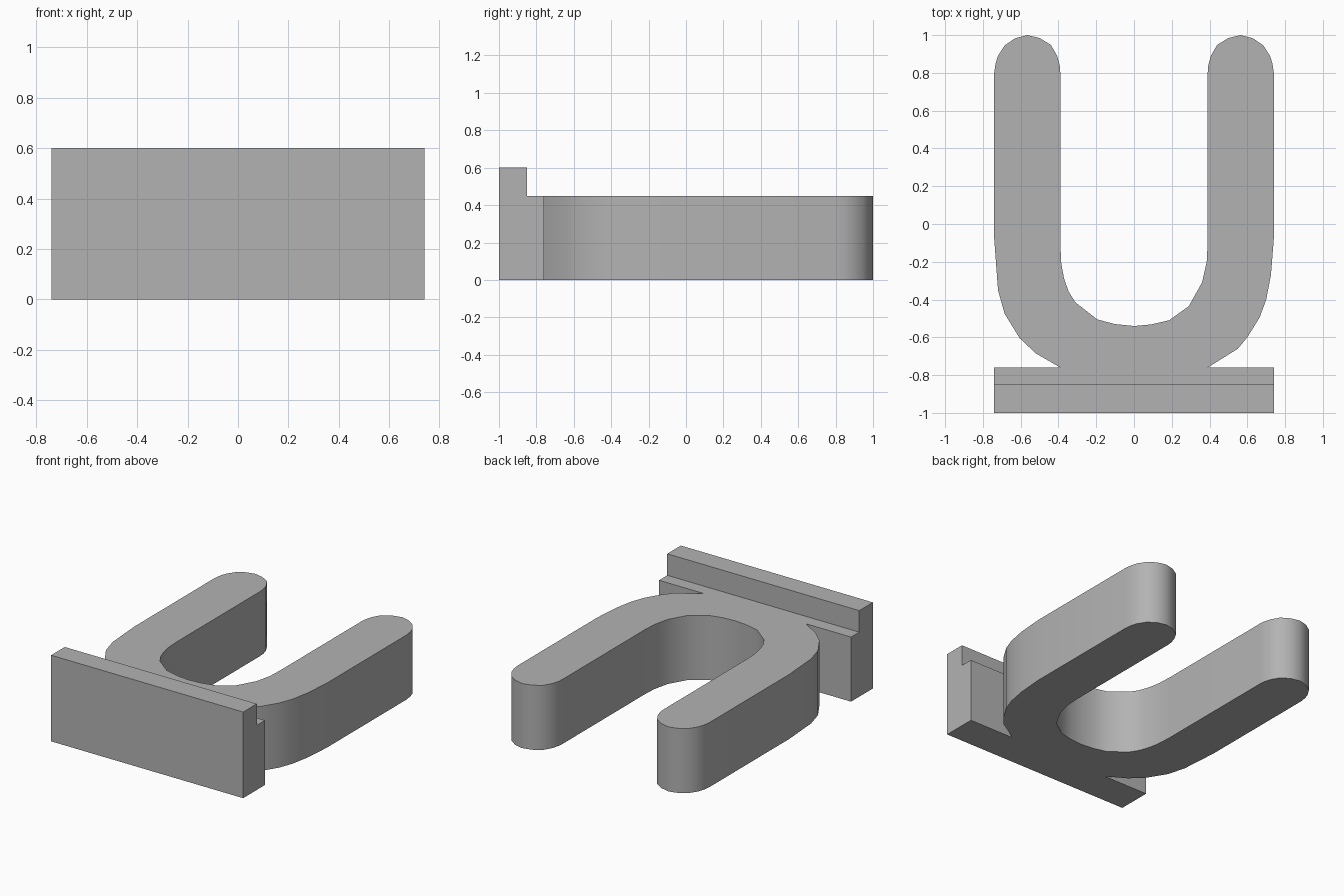
import bpy
import bmesh
from mathutils import Matrix

if "Cube" in bpy.data.objects:
    bpy.data.objects.remove(bpy.data.objects["Cube"])

grey = bpy.data.materials.new("plain grey")
grey.diffuse_color = (0.45, 0.45, 0.45, 1)
grey.use_nodes = True
grey.node_tree.nodes["Principled BSDF"].inputs["Base Color"].default_value = grey.diffuse_color


def extrude_profile(name, points, depth, matrix=Matrix(), open_edge_y=None):
    """Extrude a closed 2D outline along its normal into a capped solid."""
    bm = bmesh.new()
    base = bm.faces.new([bm.verts.new((x, y, 0)) for x, y in points])
    grown = bmesh.ops.extrude_face_region(bm, geom=[base], use_keep_orig=True)
    top = [g for g in grown["geom"] if isinstance(g, bmesh.types.BMVert)]
    bmesh.ops.translate(bm, verts=top, vec=(0, 0, depth))
    bmesh.ops.recalc_face_normals(bm, faces=bm.faces)
    # drop the hidden joint wall
    if open_edge_y is not None:
        hidden = [f for f in bm.faces
                  if all(abs(v.co.y - open_edge_y) < 1e-5 for v in f.verts)]
        bmesh.ops.delete(bm, geom=hidden, context='FACES')
    bm.transform(matrix)
    mesh = bpy.data.meshes.new(name)
    bm.to_mesh(mesh)
    bm.free()
    mesh.materials.append(grey)
    obj = bpy.data.objects.new(name, mesh)
    bpy.context.collection.objects.link(obj)
    return obj


def mirrored(points):
    return [(-x, y) for x, y in reversed(points)]


# mounting plate: stepped section in y, z run along x
W, JOINT = 0.74, -0.76
section = [(-1, 0), (JOINT, 0), (JOINT, 0.45), (-0.85, 0.45), (-0.85, 0.6), (-1, 0.6)]
along_x = Matrix(((0, 0, 1, -W), (1, 0, 0, 0), (0, 1, 0, 0), (0, 0, 0, 1)))
extrude_profile("mounting_plate", section, 2 * W, along_x)

# U-shaped fork: outer curve, rounded prong tip, inner curve
outer_right = [(0.39, JOINT), (0.55, -0.66), (0.60, -0.60), (0.665, -0.495),
               (0.70, -0.40), (0.725, -0.27), (0.74, -0.08)]
outer_left = [(-0.74, -0.08), (-0.72, -0.35), (-0.685, -0.475), (-0.605, -0.605),
              (-0.52, -0.685), (-0.39, JOINT)]
tip = [(0.74, 0.80), (0.733, 0.85), (0.72, 0.89), (0.685, 0.945), (0.63, 0.983),
       (0.565, 1.0), (0.50, 0.985), (0.44, 0.948), (0.407, 0.89), (0.393, 0.84),
       (0.39, 0.80)]
inner = [(0.39, -0.10), (0.385, -0.20), (0.36, -0.31), (0.29, -0.435), (0.185, -0.51),
         (0.09, -0.532), (0, -0.54), (-0.10, -0.53), (-0.195, -0.505), (-0.31, -0.415),
         (-0.345, -0.36), (-0.37, -0.29), (-0.385, -0.21), (-0.39, -0.10)]
outline = outer_right + tip + inner + mirrored(tip) + outer_left
fork = extrude_profile("fork", outline, 0.45, open_edge_y=JOINT)

bpy.ops.object.select_all(action='DESELECT')
fork.select_set(True)
bpy.context.view_layer.objects.active = fork
bpy.ops.object.shade_smooth_by_angle(angle=0.6)
